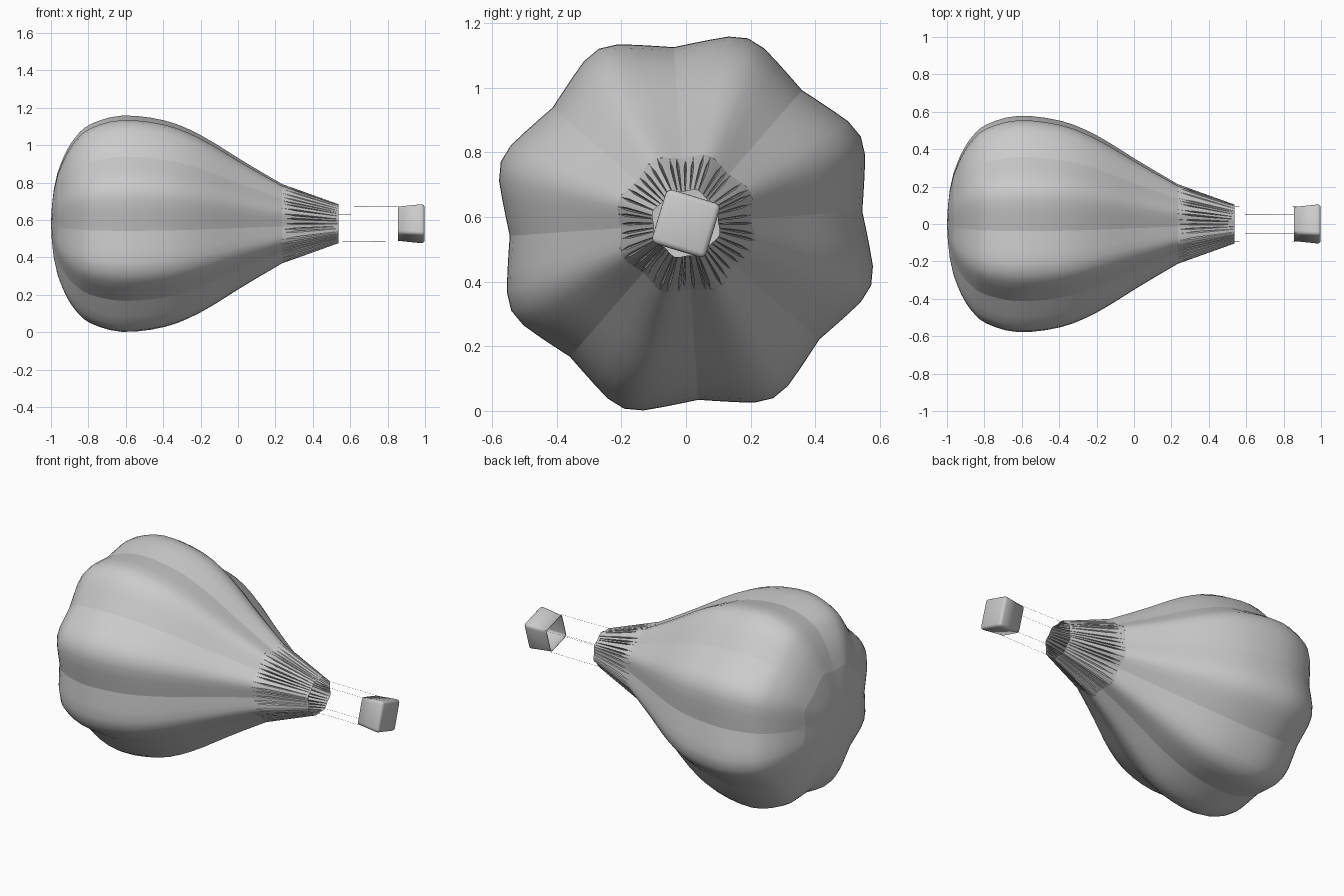
import bpy, bmesh, math, random

if "Cube" in bpy.data.objects:
    bpy.data.objects.remove(bpy.data.objects["Cube"], do_unlink=True)
random.seed(4)
CZ = 0.58                       # height of the long axis
RIDGE = math.radians(26.5)      # angle of one lobe ridge
LOBE = [1.0, 0.982, 0.948, 0.922, 0.905]   # relative radius, ridge to valley
SEG = 64                        # eight steps for each of eight lobes
NECK_X, NECK_R = 0.235, 0.222   # where the envelope meets the pleated neck
MOUTH_X, MOUTH_R = 0.537, 0.109

grey = bpy.data.materials.new("light grey")
grey.use_nodes = True
grey.diffuse_color = (0.6, 0.6, 0.6, 1)
grey.node_tree.nodes["Principled BSDF"].inputs["Base Color"].default_value = (0.6, 0.6, 0.6, 1)


def finish(name, bm, smooth):
    bmesh.ops.recalc_face_normals(bm, faces=bm.faces)
    me = bpy.data.meshes.new(name)
    bm.to_mesh(me)
    bm.free()
    ob = bpy.data.objects.new(name, me)
    bpy.context.collection.objects.link(ob)
    me.materials.append(grey)
    bpy.ops.object.select_all(action='DESELECT')
    ob.select_set(True)
    bpy.context.view_layer.objects.active = ob
    bpy.ops.object.shade_smooth_by_angle(angle=math.radians(smooth))
    return ob


def polar(x, r, a):
    return (x, r * math.cos(a), CZ + r * math.sin(a))


def lobe(a):
    # relative radius at an angle, from the ridge-to-valley steps
    t = abs(((a - RIDGE) / (math.pi / 4) + 0.5) % 1 - 0.5) * 8
    i = min(int(t), 3)
    return LOBE[i] + (LOBE[i + 1] - LOBE[i]) * (t - i)


def bridge(bm, a, b):
    n = len(a)
    for j in range(n):
        k = (j + 1) % n
        bm.faces.new((a[j], b[j], b[k], a[k]))


def spline(pts, n):
    out = []
    for i in range(len(pts) - 1):
        p0, p1, p2, p3 = (pts[max(0, min(len(pts) - 1, i + k))] for k in (-1, 0, 1, 2))
        for s in range(n):
            t = s / n
            out.append(tuple(0.5 * (2 * b + (c - a) * t + (2 * a - 5 * b + 4 * c - d) * t * t
                                    + (3 * b - a - 3 * c + d) * t ** 3)
                             for a, b, c, d in zip(p0, p1, p2, p3)))
    return out + [pts[-1]]


# Envelope: lobed shell with a flattish crown
body = [(-0.965, 0.285), (-0.925, 0.39), (-0.87, 0.482), (-0.79, 0.555), (-0.62, 0.604),
        (-0.39, 0.576), (-0.2, 0.495), (0.01, 0.361), (0.12, 0.292), (NECK_X, NECK_R)]
rings = [(-0.995, 0.10), (-0.985, 0.19)] + spline(body, 3)
bm = bmesh.new()
crown = bm.verts.new((-1, 0, CZ))
prev = None
for x, r in rings:
    ring = []
    for j in range(SEG):
        a = RIDGE + 2 * math.pi * j / SEG
        ring.append(bm.verts.new(polar(x, r * lobe(a), a)))
    if prev:
        bridge(bm, prev, ring)
    else:
        for j in range(SEG):
            bm.faces.new((crown, ring[j], ring[(j + 1) % SEG]))
    prev = ring
envelope = finish("envelope", bm, 40)
# Crisp seams along the valleys and round the crown
for e in envelope.data.edges:
    a, b = sorted(e.vertices)
    if a == 0:
        continue
    ring_a, ring_b = (a - 1) // SEG, (b - 1) // SEG
    valley = ring_a != ring_b and (a - 1) % 8 == 4 and ring_a > 2
    if valley or ring_a == ring_b == 2:
        e.use_edge_sharp = True

# Neck: flat panels parted by narrow inward folds that taper at both ends
PLEATS = 48
pitch = 2 * math.pi / PLEATS
folds = [(random.uniform(-0.2, 0.2) * pitch, random.uniform(-0.15, 0.15) * pitch,
          random.uniform(0, 0.03)) for _ in range(PLEATS)]   # shift, skew, late start
# each row: share of the neck length, fold half width, fold depth
ROWS = [(0, 0, 0), (0.04, 0.0006, 0.001), (0.2, 0.0042, 0.016),
        (0.6, 0.003, 0.014), (0.93, 0.001, 0.004), (1, 0, 0)]
bm = bmesh.new()
prev = None
for t, half, depth in ROWS:
    ring = []
    for i, (shift, skew, late) in enumerate(folds):
        mid = RIDGE + i * pitch
        fold = mid + pitch / 2 + shift + skew * (1 - t)
        x = NECK_X + (MOUTH_X - NECK_X) * t
        fold_x = x + (late if 0 < t < 0.5 else 0)
        half_a = max(half, 0.0002) / (NECK_R + (MOUTH_R - NECK_R) * t)
        for px, a, d in ((x, mid, 0), (fold_x, fold - half_a, 0),
                         (fold_x, fold, depth), (fold_x, fold + half_a, 0)):
            r = NECK_R + (MOUTH_R - NECK_R) * (px - NECK_X) / (MOUTH_X - NECK_X)
            ring.append(bm.verts.new(polar(px, r * lobe(a) - d, a)))
    if prev:
        bridge(bm, prev, ring)
    prev = ring
finish("pleated_neck", bm, 25)

# Basket: rounded open box, turned about the long axis
CORNERS = [math.radians(28 + 90 * i) for i in range(4)]
bm = bmesh.new()
rim = [bm.verts.new(polar(0.855, 0.109, a)) for a in CORNERS]
base = [bm.verts.new(polar(0.998, 0.126, a)) for a in CORNERS]
bridge(bm, rim, base)
bm.faces.new(base)
inner = [e for e in bm.edges if len(e.link_faces) == 2]
bmesh.ops.bevel(bm, geom=inner, offset=0.018, segments=3, profile=0.5, affect='EDGES')
basket = finish("basket", bm, 40)
wall = basket.modifiers.new("wall", 'SOLIDIFY')
wall.thickness = 0.005
wall.offset = -1

# Ropes: hair-thin lines from the mouth to the basket corners
for n, a in enumerate(CORNERS):
    cu = bpy.data.curves.new("rope", 'CURVE')
    cu.dimensions = '3D'
    cu.bevel_depth = 0.0006
    cu.bevel_resolution = 0
    sp = cu.splines.new('POLY')
    sp.points.add(1)
    sp.points[0].co = (*polar(0.53, 0.107, a), 1)
    sp.points[1].co = (*polar(0.87, 0.105, a), 1)
    cu.materials.append(grey)
    ob = bpy.data.objects.new("rope_%d" % (n + 1), cu)
    bpy.context.collection.objects.link(ob)
